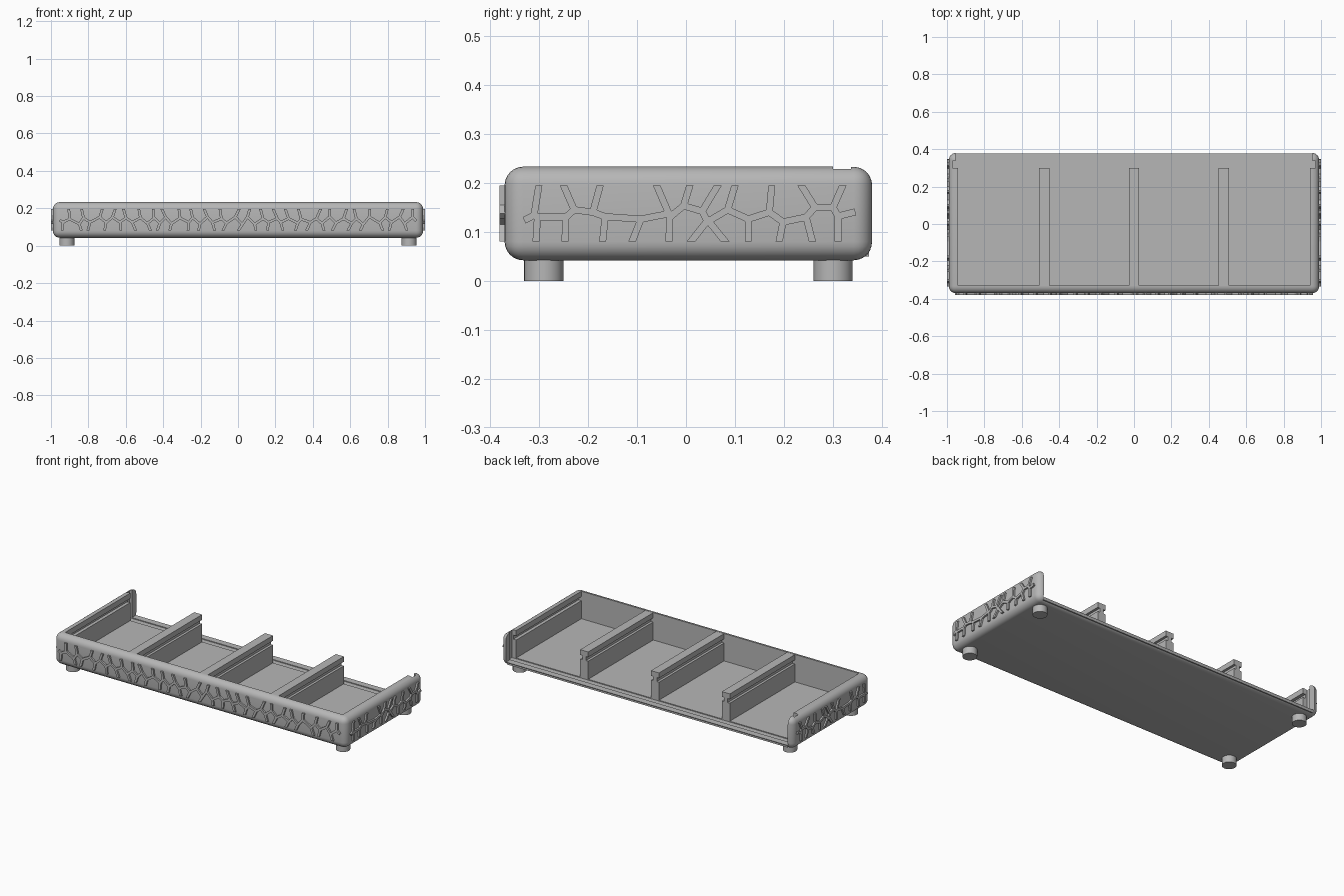
import bpy, bmesh, random
from mathutils import Vector

old = bpy.data.objects.get("Cube")
if old:
    bpy.data.objects.remove(old, do_unlink=True)

grey = bpy.data.materials.new("plain_grey")
grey.use_nodes = True
color = (0.47, 0.47, 0.47, 1)
grey.diffuse_color = color
grey.node_tree.nodes["Principled BSDF"].inputs["Base Color"].default_value = color

LOW, HIGH = 0.08, 0.195       # height band of the relief
HALF = 0.007                  # half width of a relief strip


def finish(name, bm):
    """Turn a bmesh into a named, coloured object."""
    bmesh.ops.recalc_face_normals(bm, faces=bm.faces)
    mesh = bpy.data.meshes.new(name)
    bm.to_mesh(mesh)
    bm.free()
    mesh.materials.append(grey)
    ob = bpy.data.objects.new(name, mesh)
    bpy.context.collection.objects.link(ob)
    return ob


def prism(bm, ring_a, ring_b):
    """Solid between two matching rings of points."""
    a = [bm.verts.new(p) for p in ring_a]
    b = [bm.verts.new(p) for p in ring_b]
    bm.faces.new(a)
    bm.faces.new(b[::-1])
    for i in range(len(a)):
        j = (i + 1) % len(a)
        bm.faces.new((a[i], b[i], b[j], a[j]))


def box(name, half_x, y0, y1, z0, z1):
    bm = bmesh.new()
    rings = [[(-half_x, y0, z), (half_x, y0, z), (half_x, y1, z), (-half_x, y1, z)]
             for z in (z0, z1)]
    prism(bm, *rings)
    return finish(name, bm)


def activate(ob):
    bpy.ops.object.select_all(action='DESELECT')
    ob.select_set(True)
    bpy.context.view_layer.objects.active = ob


def smooth(ob):
    activate(ob)
    bpy.ops.object.shade_smooth_by_angle()


# Tray: rounded block, hollowed and open at the back
tray = box("tray", 0.99, -0.37, 0.38, 0.042, 0.233)
activate(tray)
bevel = tray.modifiers.new("round", 'BEVEL')
bevel.width = 0.038
bevel.segments = 6
bpy.ops.object.modifier_apply(modifier="round")

cuts = {
    "inside": (0.94, -0.33, 0.31, 0.065, 0.3),
    "panel_slot": (0.97, 0.30, 0.337, 0.06, 0.3),
    "back_opening": (0.955, 0.33, 0.5, 0.065, 0.3),
    "lid_groove": (0.96, -0.33, 0.31, 0.175, 0.2),
}
for name, dims in cuts.items():
    cutter = box(name, *dims)
    cutter.hide_render = True
    activate(tray)
    mod = tray.modifiers.new(name, 'BOOLEAN')
    mod.operation = 'DIFFERENCE'
    mod.solver = 'EXACT'
    mod.object = cutter
    bpy.ops.object.modifier_apply(modifier=name)
    bpy.data.objects.remove(cutter, do_unlink=True)
smooth(tray)

# Square lip along the back edge of the floor
box("back_lip", 0.95, 0.339, 0.373, 0.05, 0.065)

# Dividers with a lid groove on both sides
half_profile = [(0.027, 0.06), (0.027, 0.175), (0.012, 0.175),
                (0.012, 0.2), (0.027, 0.2), (0.027, 0.232)]
profile = half_profile + [(-x, z) for x, z in reversed(half_profile)]
for label, cx in (("right", -0.48), ("middle", 0), ("left", 0.48)):
    bm = bmesh.new()
    prism(bm, *[[(cx + x, y, z) for x, z in profile] for y in (-0.335, 0.30)])
    finish("divider_" + label, bm)

# Feet
for side, x in (("right", -0.915), ("left", 0.915)):
    for end, y in (("front", -0.29), ("back", 0.30)):
        bpy.ops.mesh.primitive_cylinder_add(vertices=32, radius=0.04, depth=0.05,
                                            location=(x, y, 0.025))
        foot = bpy.context.object
        foot.name = f"foot_{end}_{side}"
        foot.data.materials.append(grey)
        smooth(foot)


def relief(name, nodes, place, inner, outer):
    """Raised branching strips: a wandering midline with twigs to both rims."""
    bm = bmesh.new()

    def strip(corners):
        prism(bm, *[[place(u, v, d) for u, v in corners] for d in (inner, outer)])

    for a, b in zip(nodes, nodes[1:]):
        p, q = Vector(a[:2]), Vector(b[:2])
        along = (q - p).normalized()
        off = Vector((-along.y, along.x)) * HALF
        p, q = p - along * HALF / 2, q + along * HALF / 2
        strip([p - off, q - off, q + off, p + off])
    for node in nodes:
        if len(node) == 3:
            u, v, tip = node
            rim = HIGH if v >= 0.133 else LOW
            wide = HALF * Vector((tip - u, rim - v)).length / abs(rim - v)
            strip([(u - wide, v), (u + wide, v), (tip + wide, rim), (tip - wide, rim)])
    return finish(name, bm)


# Side reliefs: midline position, height and twig tip
side_nodes = [
    (-0.327, 0.125), (-0.31, 0.134, -0.30), (-0.303, 0.13, -0.306),
    (-0.245, 0.13, -0.247), (-0.228, 0.145, -0.25), (-0.19, 0.14, -0.175),
    (-0.165, 0.131, -0.17), (-0.092, 0.126, -0.11), (-0.035, 0.137, -0.06),
    (-0.033, 0.13, -0.035), (-0.005, 0.153, 0.008), (0.033, 0.142, 0.065),
    (0.043, 0.122, 0.01), (0.046, 0.122, 0.08), (0.085, 0.145, 0.10),
    (0.127, 0.126, 0.127), (0.17, 0.14, 0.175), (0.198, 0.12, 0.19),
    (0.245, 0.13, 0.258), (0.263, 0.15, 0.235), (0.30, 0.15, 0.32),
    (0.31, 0.132, 0.31), (0.342, 0.14)]
relief("side_relief_left", side_nodes, lambda u, v, d: (d, u, v), 0.98, 1.0)
relief("side_relief_right", side_nodes, lambda u, v, d: (-d, u, v), 0.98, 1.0)

# Front relief: same growth rule with seeded variation
random.seed(4)
front_nodes = [(-0.95, 0.135)]
count = 52
for i in range(count):
    x = -0.93 + 1.86 * i / (count - 1) + random.uniform(-0.01, 0.01)
    rise = random.uniform(0.004, 0.018)
    z = 0.137 + rise if i % 2 else 0.131 - rise
    front_nodes.append((x, z, x + random.uniform(-0.022, 0.022)))
front_nodes.append((0.95, 0.135))
relief("front_relief", front_nodes, lambda u, v, d: (u, -d, v), 0.36, 0.38)
